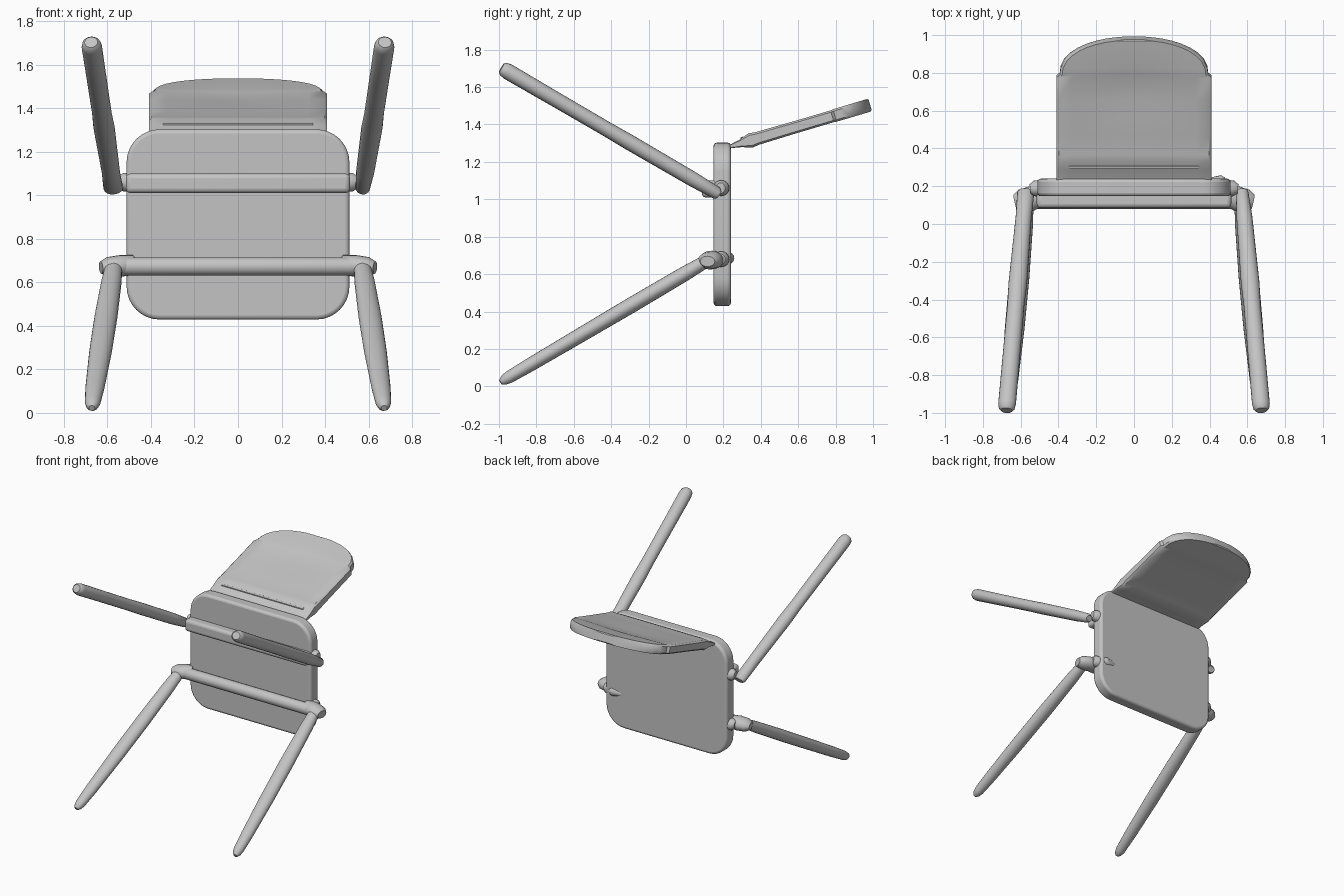
import bpy, bmesh, math
from mathutils import Vector

if "Cube" in bpy.data.objects:
    bpy.data.objects.remove(bpy.data.objects["Cube"])

GREY = (0.55, 0.55, 0.55, 1)
mat = bpy.data.materials.new("plain grey")
mat.use_nodes = True
mat.diffuse_color = GREY
mat.node_tree.nodes["Principled BSDF"].inputs["Base Color"].default_value = GREY


def finish(bm, name, bevel=0):
    bmesh.ops.recalc_face_normals(bm, faces=bm.faces)
    mesh = bpy.data.meshes.new(name)
    bm.to_mesh(mesh)
    bm.free()
    mesh.materials.append(mat)
    ob = bpy.data.objects.new(name, mesh)
    bpy.context.collection.objects.link(ob)
    if bevel:
        mod = ob.modifiers.new("soft edges", "BEVEL")
        mod.width, mod.segments, mod.limit_method = bevel, 3, "ANGLE"
    bpy.ops.object.select_all(action="DESELECT")
    ob.select_set(True)
    bpy.context.view_layer.objects.active = ob
    bpy.ops.object.shade_smooth_by_angle(angle=math.radians(40))
    return ob


def loft(name, rings):
    """Skin a list of point rings and close both ends."""
    bm = bmesh.new()
    rows = [[bm.verts.new(p) for p in ring] for ring in rings]
    n = len(rows[0])
    for a, b in zip(rows, rows[1:]):
        for i in range(n):
            j = (i + 1) % n
            bm.faces.new((a[i], a[j], b[j], b[i]))
    bm.faces.new(rows[0])
    bm.faces.new(rows[-1])
    return finish(bm, name)


def tube(name, start, end, stations, sides=20):
    """Tapered oval tube; stations are (fraction, width radius, depth radius)."""
    start, end = Vector(start), Vector(end)
    d = (end - start).normalized()
    ref = Vector((0, 1, 0)) if abs(d.x) > 0.8 else Vector((1, 0, 0))
    u = (ref - d * ref.dot(d)).normalized()
    v = d.cross(u)
    rings = []
    for t, ru, rv in stations:
        c = start.lerp(end, t)
        rings.append([c + u * ru * math.cos(a) + v * rv * math.sin(a)
                      for a in (2 * math.pi * i / sides for i in range(sides))])
    return loft(name, rings)


def box(name, centre, size, bevel):
    bm = bmesh.new()
    bmesh.ops.create_cube(bm, size=1)
    bmesh.ops.scale(bm, vec=size, verts=bm.verts)
    bmesh.ops.translate(bm, vec=centre, verts=bm.verts)
    return finish(bm, name, bevel)


# Seat panel: rounded rectangle standing upright
bm = bmesh.new()
outline = []
for cx, cz, turn in ((1, 1, 0), (-1, 1, 1), (-1, -1, 2), (1, -1, 3)):
    for k in range(9):
        a = math.pi / 2 * (turn + k / 8)
        outline.append(bm.verts.new((cx * 0.36 + 0.152 * math.cos(a), 0.147,
                                     0.866 + cz * 0.285 + 0.152 * math.sin(a))))
face = bm.faces.new(outline)
ext = bmesh.ops.extrude_face_region(bm, geom=[face])
bmesh.ops.translate(bm, vec=(0, 0.093, 0),
                    verts=[g for g in ext["geom"] if isinstance(g, bmesh.types.BMVert)])
finish(bm, "seat", 0.018)

# Backrest: sections swept along a tilted axis, thin at the seat joint
tilt = math.atan(0.297)
axis = Vector((0, math.cos(tilt), math.sin(tilt)))
normal = Vector((0, -math.sin(tilt), math.cos(tilt)))
root = Vector((0, 0.235, 1.282))
sections = [(0, 0.41, 0.009), (0.06, 0.41, 0.021), (0.115, 0.41, 0.04),
            (0.15, 0.41, 0.035), (0.25, 0.41, 0.034), (0.35, 0.41, 0.033),
            (0.45, 0.41, 0.033), (0.57, 0.41, 0.033), (0.585, 0.393, 0.035)]
for u in (0.2, 0.4, 0.55, 0.7, 0.8, 0.88, 0.94, 0.975):
    sections.append((0.585 + 0.195 * u, 0.393 * (1 - u ** 2.2) ** 0.4545, 0.035))
sections.append((0.782, 0.05, 0.028))
cols = [-1, -0.97, -0.8, -0.6, -0.4, -0.2, 0, 0.2, 0.4, 0.6, 0.8, 0.97, 1]
rings = []
for s, w, h in sections:
    def point(x, side):
        k = h * (0.7 if abs(x) == 1 else 1)
        if side > 0:
            k -= 0.012 * math.exp(-((s - 0.5) / 0.13) ** 2 - (x * w / 0.25) ** 2)
        return root + axis * s + normal * k * side + Vector((x * w, 0, 0))
    rings.append([point(x, 1) for x in cols] + [point(x, -1) for x in reversed(cols)])
loft("backrest", rings)
rib = box("backrest_rib", (0, 0, 0), (0.69, 0.016, 0.012), 0.003)
rib.rotation_euler.x = tilt
rib.location = root + axis * 0.075 + normal * 0.025

# Cross bars under the seat
box("rear_cross_bar", (0, 0.127, 1.055), (1.03, 0.085, 0.09), 0.022)
tube("front_cross_bar", (-0.61, 0.122, 0.673), (0.61, 0.122, 0.673),
     [(0, 0.035, 0.035), (0.03, 0.042, 0.042), (0.97, 0.042, 0.042), (1, 0.035, 0.035)])

for side, label in ((1, "left"), (-1, "right")):
    # Rear leg: blunt foot, the two socket ends differ slightly
    end = 0.033 if side > 0 else 0.045
    tube(label + "_rear_leg", (side * 0.572, 0.178, 1.025), (side * 0.675, -0.987, 1.703),
         [(0, end * 0.8, 0.022), (0.012, end, 0.034), (0.12, 0.042, 0.04),
          (0.42, 0.049, 0.042), (0.52, 0.045, 0.04), (0.75, 0.046, 0.041),
          (0.97, 0.047, 0.043), (0.99, 0.042, 0.038), (1, 0.03, 0.028)])
    # Front leg: slender, with a rounded foot
    tube(label + "_front_leg", (side * 0.572, 0.1, 0.665), (side * 0.672, -0.992, 0.022),
         [(0, 0.04, 0.035), (0.1, 0.047, 0.04), (0.35, 0.053, 0.042),
          (0.6, 0.052, 0.04), (0.85, 0.044, 0.037), (0.96, 0.036, 0.033),
          (0.985, 0.028, 0.026), (1, 0.014, 0.014)])
    # Joint between front leg and bar
    tube(label + "_front_joint", (side * 0.48, 0.15, 0.68), (side * 0.63, 0.115, 0.668),
         [(0, 0.045, 0.045), (0.4, 0.065, 0.05), (0.8, 0.06, 0.045), (1, 0.04, 0.028)])
    # Pivot stubs on the seat edges
    for z, row in ((0.68, "front"), (1.06, "rear")):
        tube(label + "_" + row + "_pivot", (side * 0.46, 0.195, z), (side * 0.55, 0.185, z),
             [(0, 0.042, 0.042), (0.75, 0.042, 0.042), (1, 0.025, 0.028)], 16)

# Tapered pin end showing through the seat panel
tube("left_pin_end", (0.33, 0.225, 0.685), (0.48, 0.215, 0.685),
     [(0, 0.006, 0.006), (0.4, 0.022, 0.025), (0.85, 0.042, 0.036), (1, 0.03, 0.03)], 16)
